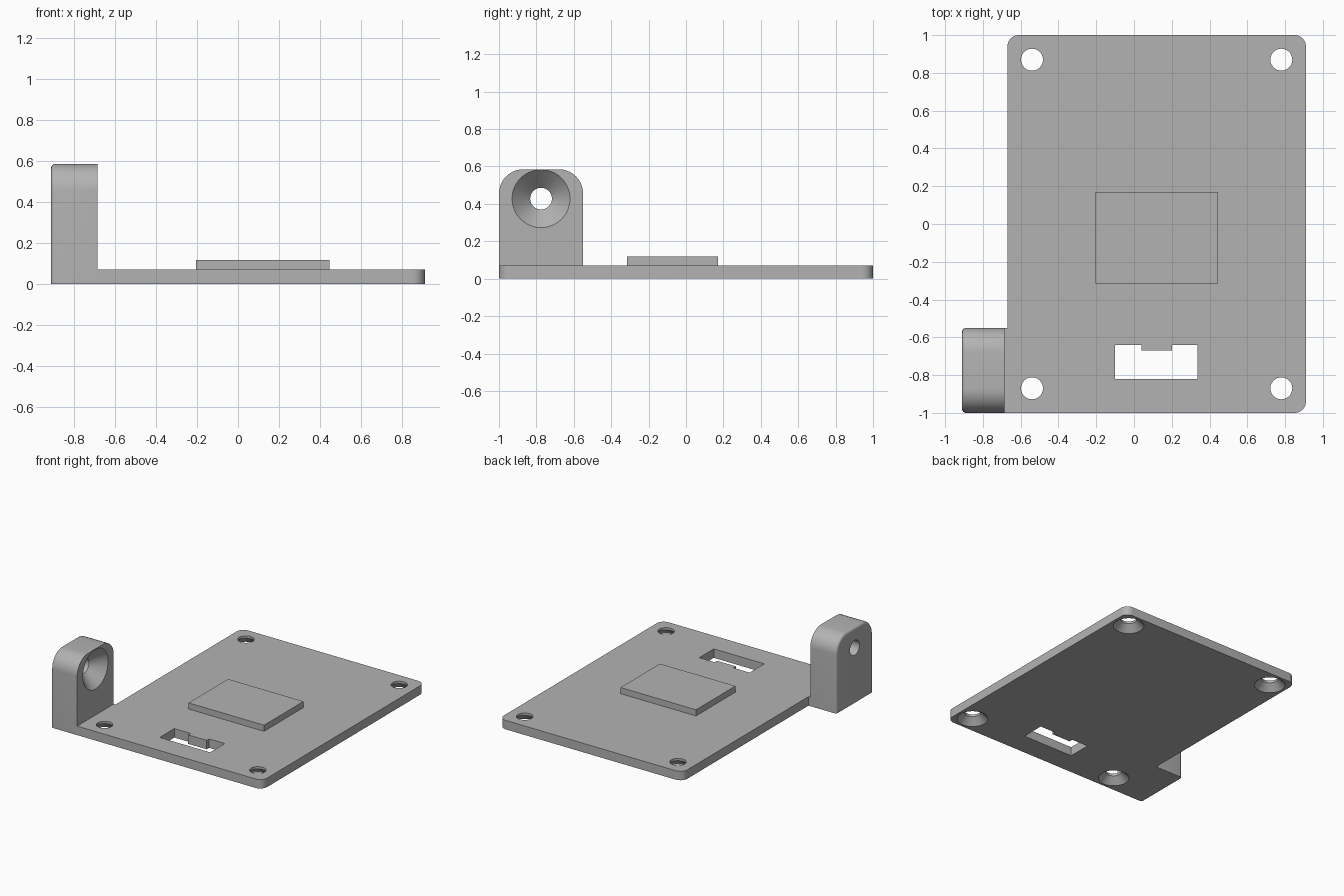
import bpy, bmesh, math
from mathutils import Matrix, Vector

if "Cube" in bpy.data.objects:
    bpy.data.objects.remove(bpy.data.objects["Cube"], do_unlink=True)

GREY = (0.45, 0.45, 0.45, 1)
grey = bpy.data.materials.new("plain_grey")
grey.use_nodes = True
grey.diffuse_color = GREY
grey.node_tree.nodes["Principled BSDF"].inputs["Base Color"].default_value = GREY

THICK = 0.07
POST_IN, POST_OUT = -0.685, -0.91
HOLE_R = 0.058
# Maps a profile's (x, y, z) to world (y, z, x)
SIDEWAYS = Matrix(((0, 0, 1, 0), (1, 0, 0, 0), (0, 1, 0, 0), (0, 0, 0, 1)))


def to_object(name, bm):
    bmesh.ops.recalc_face_normals(bm, faces=bm.faces)
    mesh = bpy.data.meshes.new(name)
    bm.to_mesh(mesh)
    bm.free()
    mesh.materials.append(grey)
    obj = bpy.data.objects.new(name, mesh)
    bpy.context.collection.objects.link(obj)
    return obj


def outline(corners, segments=10):
    """Polygon from (x, y, radius) corners, each rounded by its radius."""
    points = []
    for i, (x, y, r) in enumerate(corners):
        p = Vector((x, y))
        if not r:
            points.append(p)
            continue
        a = (Vector(corners[i - 1][:2]) - p).normalized()
        b = (Vector(corners[(i + 1) % len(corners)][:2]) - p).normalized()
        for k in range(segments + 1):
            t = math.pi / 2 * k / segments
            points.append(p + r * (a * (1 - math.sin(t)) + b * (1 - math.cos(t))))
    return points


def prism(corners, low, high):
    bm = bmesh.new()
    face = bm.faces.new([bm.verts.new((p.x, p.y, low)) for p in outline(corners)])
    new = bmesh.ops.extrude_face_region(bm, geom=[face])["geom"]
    verts = [v for v in new if isinstance(v, bmesh.types.BMVert)]
    bmesh.ops.translate(bm, verts=verts, vec=(0, 0, high - low))
    return bm


def lathe(rings, matrix, sides=48):
    """Closed turned solid from (radius, height) rings."""
    bm = bmesh.new()
    loops = [[bm.verts.new(matrix @ Vector((r * math.cos(math.tau * k / sides),
                                            r * math.sin(math.tau * k / sides), z)))
              for k in range(sides)] for r, z in rings]
    for lower, upper in zip(loops, loops[1:]):
        for k in range(sides):
            n = (k + 1) % sides
            bm.faces.new((lower[k], lower[n], upper[n], upper[k]))
    bm.faces.new(loops[0])
    bm.faces.new(loops[-1])
    return bm


def cut(obj, bm):
    cutter = to_object("cutter", bm)
    cutter.hide_render = True
    mod = obj.modifiers.new("cut", 'BOOLEAN')
    mod.operation, mod.solver, mod.object = 'DIFFERENCE', 'EXACT', cutter
    bpy.context.view_layer.objects.active = obj
    bpy.ops.object.modifier_apply(modifier=mod.name)
    bpy.data.objects.remove(cutter, do_unlink=True)


# Base plate, with a short tongue that meets the post
plate = to_object("base_plate", prism([
    (POST_IN, -1, 0), (0.91, -1, 0.06), (0.91, 1, 0.06), (-0.67, 1, 0.06),
    (-0.67, -0.55, 0), (POST_IN, -0.55, 0)], 0, THICK))

# Screw holes, countersunk from below
for x in (-0.54, 0.78):
    for y in (-0.87, 0.87):
        cut(plate, lathe([(0.12, -0.01), (HOLE_R, 0.052), (HOLE_R, 0.1)],
                         Matrix.Translation((x, y, 0))))

# Slot with a small tab on its rear edge
cut(plate, prism([(-0.1, -0.82, 0), (0.335, -0.82, 0), (0.335, -0.64, 0), (0.2, -0.64, 0),
                  (0.2, -0.67, 0), (0.04, -0.67, 0), (0.04, -0.64, 0), (-0.1, -0.64, 0)],
                 -0.05, 0.15))

# Raised pad in the middle
pad = to_object("raised_pad", prism([
    (-0.205, -0.315, 0), (0.445, -0.315, 0), (0.445, 0.17, 0), (-0.205, 0.17, 0)],
    THICK, 0.118))

# Upright post with a rounded top and softened outer edges
bm = prism([(-1, 0, 0), (-0.55, 0, 0), (-0.55, 0.585, 0.13), (-1, 0.585, 0.13)],
           POST_OUT, POST_IN)
bm.transform(SIDEWAYS)
bmesh.ops.recalc_face_normals(bm, faces=bm.faces)
rim = [e for e in bm.edges
       if all(abs(v.co.x - POST_OUT) < 1e-4 for v in e.verts)
       and any(v.co.z > 1e-4 for v in e.verts)]
bmesh.ops.bevel(bm, geom=rim, offset=0.02, offset_type='OFFSET', segments=4,
                profile=0.5, affect='EDGES')
post = to_object("side_post", bm)

# Sideways hole through the post, countersunk on the inner face
cut(post, lathe([(HOLE_R, -1), (HOLE_R, POST_IN - 0.097), (0.165, POST_IN + 0.01)],
                Matrix.Translation((0, -0.775, 0.428)) @ SIDEWAYS))

for obj in (plate, pad, post):
    bpy.ops.object.select_all(action='DESELECT')
    obj.select_set(True)
    bpy.context.view_layer.objects.active = obj
    bpy.ops.object.shade_smooth_by_angle(angle=math.radians(30))
